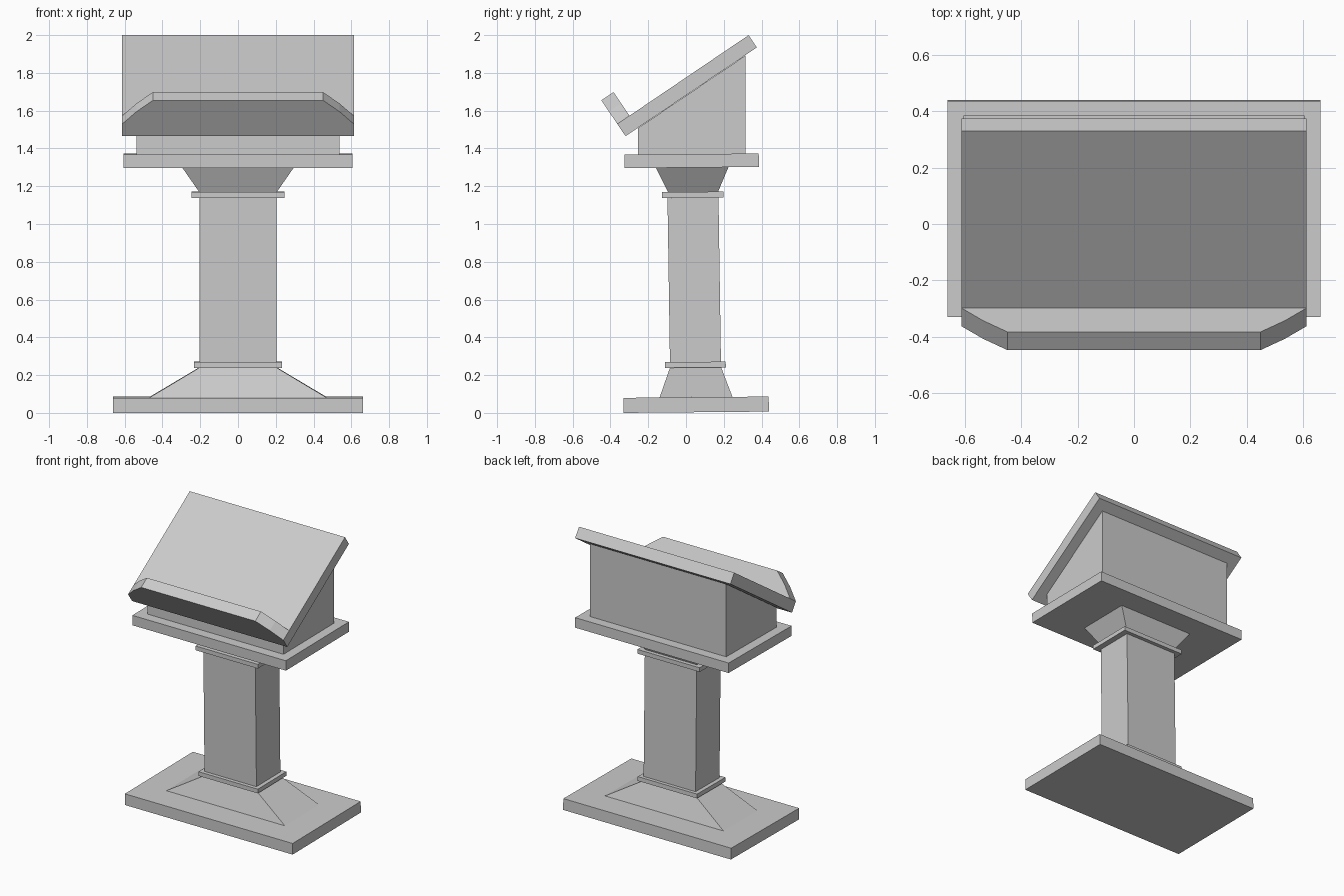
import bpy, bmesh
from mathutils import Vector

if "Cube" in bpy.data.objects:
    bpy.data.objects.remove(bpy.data.objects["Cube"])

TILT = 0.009  # the stand leans very slightly


def loft(name, sections):
    """Closed solid through matching loops of points."""
    bm = bmesh.new()
    rings = [[bm.verts.new(p) for p in s] for s in sections]
    n = len(rings[0])
    for a, b in zip(rings, rings[1:]):
        for i in range(n):
            j = (i + 1) % n
            bm.faces.new((a[i], a[j], b[j], b[i]))
    bm.faces.new(rings[0])
    bm.faces.new(rings[-1])
    bmesh.ops.recalc_face_normals(bm, faces=bm.faces)
    me = bpy.data.meshes.new(name)
    bm.to_mesh(me)
    bm.free()
    ob = bpy.data.objects.new(name, me)
    bpy.context.collection.objects.link(ob)
    return ob


def rect(hx, y0, y1, z):
    f, b = z - TILT * (y1 - y0) / 2, z + TILT * (y1 - y0) / 2
    return [(-hx, y0, f), (hx, y0, f), (hx, y1, b), (-hx, y1, b)]


# Stand: each part is a stack of rectangles (half width, y front, y back, z)
parts = {
    "base_plate": [(0.6625, -0.33, 0.44, 0.0035), (0.6625, -0.33, 0.437, 0.083)],
    "base_flare": [(0.468, -0.14, 0.246, 0.083), (0.205, -0.085, 0.186, 0.24)],
    "lower_collar": [(0.234, -0.111, 0.211, 0.24), (0.234, -0.111, 0.21, 0.27)],
    "column": [(0.205, -0.085, 0.185, 0.27), (0.205, -0.098, 0.172, 1.14)],
    "upper_collar": [(0.246, -0.127, 0.198, 1.14), (0.246, -0.127, 0.198, 1.17)],
    "top_flare": [(0.205, -0.095, 0.17, 1.17), (0.295, -0.16, 0.225, 1.30)],
    "top_plate": [(0.606, -0.325, 0.386, 1.299), (0.606, -0.326, 0.385, 1.37)],
}
for name, rows in parts.items():
    loft(name, [rect(*r) for r in rows])

# Wedge box under the desk
wedge = [(-0.255, 1.366), (0.315, 1.372), (0.315, 1.892), (-0.255, 1.507)]
loft("wedge_box", [[(x, y, z) for y, z in wedge] for x in (-0.538, 0.538)])

# Sloped reading board: u runs up the slope, v is normal to it
corner = Vector((0, -0.32, 1.465))
u = Vector((0, 0.695, 0.47)).normalized()
v = Vector((0, -u.z, u.y))
THICK, LENGTH, HALF = 0.078, 0.839, 0.613


def at(x, a, b):
    return corner + u * a + v * b + Vector((x, 0, 0))


board = [(0, 0), (LENGTH, 0), (LENGTH, THICK), (0, THICK)]
loft("reading_board", [[at(x, a, b) for a, b in board] for x in (-HALF, HALF)])

# Book lip with eased corners
half = [(HALF, THICK), (0.537, 0.157), (0.45, 0.229)]
outline = half + [(-x, b) for x, b in reversed(half)]
loft("book_lip", [[at(x, a, b) for x, b in outline] for a in (0, THICK)])
